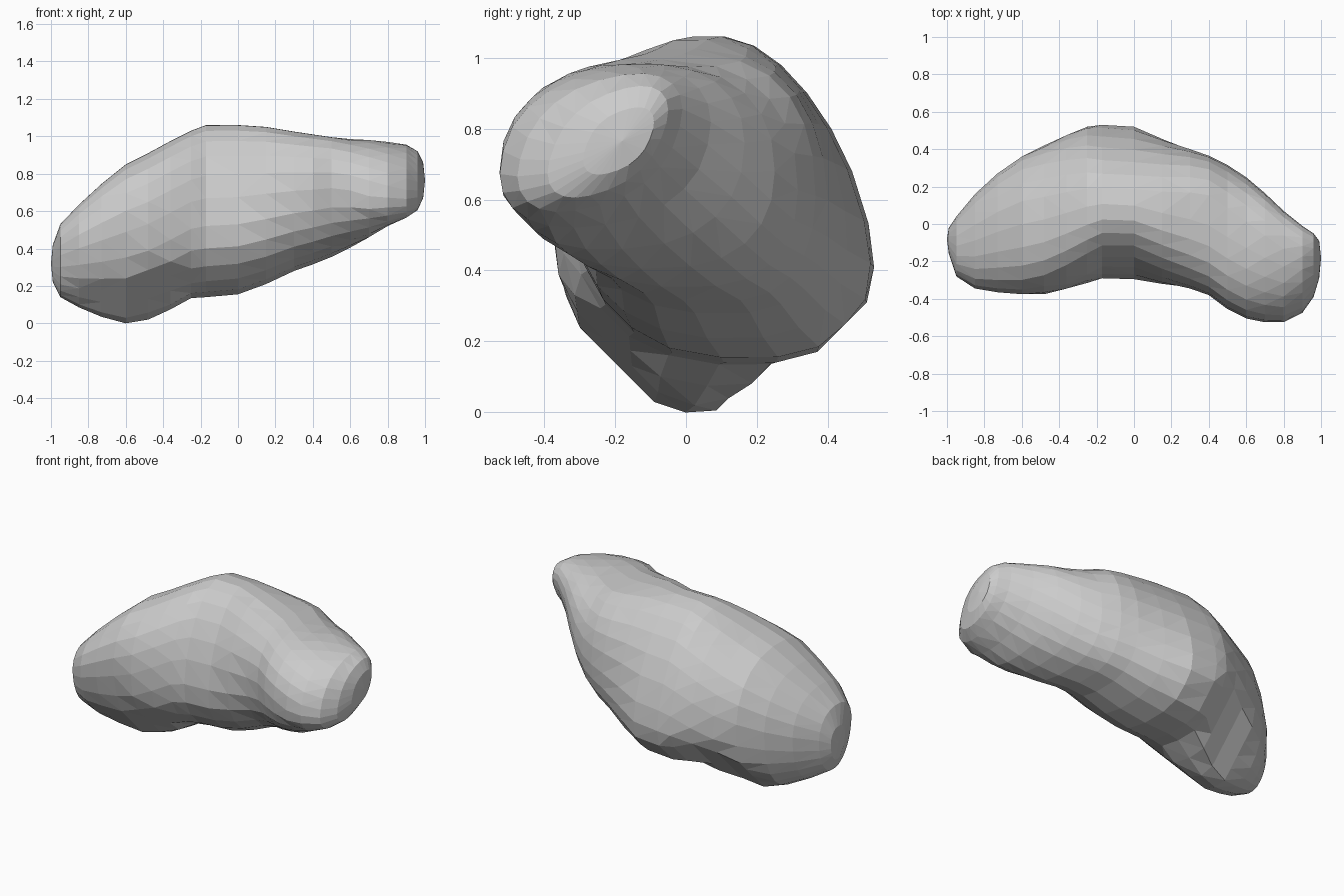
import bpy, bmesh
from math import cos, sin, acos, pi, copysign

if "Cube" in bpy.data.objects:
    bpy.data.objects.remove(bpy.data.objects["Cube"])

# Cross-sections along the body: x, y range, z range
STATIONS = [
    (-0.99, -0.16, -0.02, 0.22, 0.42),
    (-0.95, -0.28, 0.04, 0.14, 0.53),
    (-0.85, -0.345, 0.16, 0.085, 0.635),
    (-0.73, -0.365, 0.27, 0.035, 0.745),
    (-0.60, -0.375, 0.36, 0.00, 0.85),
    (-0.48, -0.375, 0.42, 0.02, 0.91),
    (-0.36, -0.345, 0.475, 0.075, 0.975),
    (-0.25, -0.315, 0.52, 0.135, 1.03),
    (-0.17, -0.29, 0.53, 0.14, 1.06),
    (0.00, -0.295, 0.52, 0.155, 1.06),
    (0.15, -0.32, 0.455, 0.21, 1.05),
    (0.30, -0.345, 0.40, 0.28, 1.025),
    (0.40, -0.38, 0.365, 0.315, 1.01),
    (0.50, -0.455, 0.315, 0.355, 0.995),
    (0.60, -0.505, 0.25, 0.405, 0.985),
    (0.70, -0.525, 0.165, 0.46, 0.98),
    (0.80, -0.525, 0.07, 0.52, 0.97),
    (0.90, -0.475, -0.01, 0.565, 0.955),
    (0.96, -0.39, -0.05, 0.605, 0.92),
    (0.99, -0.29, -0.09, 0.67, 0.86),
]
SIDES = 24


def soft(v, power):
    return copysign(abs(v) ** power, v)


def ramp(x, x0, x1, a, b):
    f = min(1.0, max(0.0, (x - x0) / (x1 - x0)))
    return a + (b - a) * f


def fit(values, low, high):
    a, b = min(values), max(values)
    return [low + (v - a) / (b - a) * (high - low) for v in values]


def section(x, y0, y1, z0, z1):
    # lean: tilt of the oval; egg: wider at the bottom (+) or top (-)
    lean = acos(-0.12 + ramp(x, 0.55, 0.95, 0, 0.65))
    egg = ramp(x, -0.6, -0.15, -0.15, 0.3) - ramp(x, 0.0, 0.35, 0, 0.3)
    back = 0.9 - 0.28 * max(0, 1 - abs(x - 0.4) / 0.5)   # squarer back
    ys, zs = [], []
    for i in range(SIDES):
        t = 2 * pi * i / SIDES
        z = soft(cos(t - lean), 0.9)
        c = cos(t)
        ys.append(soft(c, back if c > 0 else 0.9) * (1 - egg * z))
        zs.append(z)
    under = ramp(x, -0.6, -0.15, -0.06, 0.085)
    pts = []
    for y, z in zip(fit(ys, y0, y1), fit(zs, z0, z1)):
        # slanted underside along the front, and behind the left end
        push = max(0, under - y - z) / 2
        pull = max(0, y - z - ramp(x, -0.4, -0.2, 0.08, 0.2)) / 2
        pts.append((x, y + push - pull, z + push + pull))
    return pts


# Curved bean body, lofted through the sections
bm = bmesh.new()
rings = [[bm.verts.new(p) for p in section(*s)] for s in STATIONS]
for a, b in zip(rings, rings[1:]):
    for i in range(SIDES):
        j = (i + 1) % SIDES
        bm.faces.new((a[i], a[j], b[j], b[i]))

# Rounded end tips
for ring, tip in ((rings[0], (-1.0, -0.08, 0.32)), (rings[-1], (1.0, -0.18, 0.765))):
    v = bm.verts.new(tip)
    for i in range(SIDES):
        bm.faces.new((ring[i], ring[(i + 1) % SIDES], v))

bmesh.ops.recalc_face_normals(bm, faces=bm.faces)
bmesh.ops.triangulate(bm, faces=bm.faces)
mesh = bpy.data.meshes.new("bean_body")
bm.to_mesh(mesh)
bm.free()
bpy.context.collection.objects.link(bpy.data.objects.new("bean_body", mesh))
